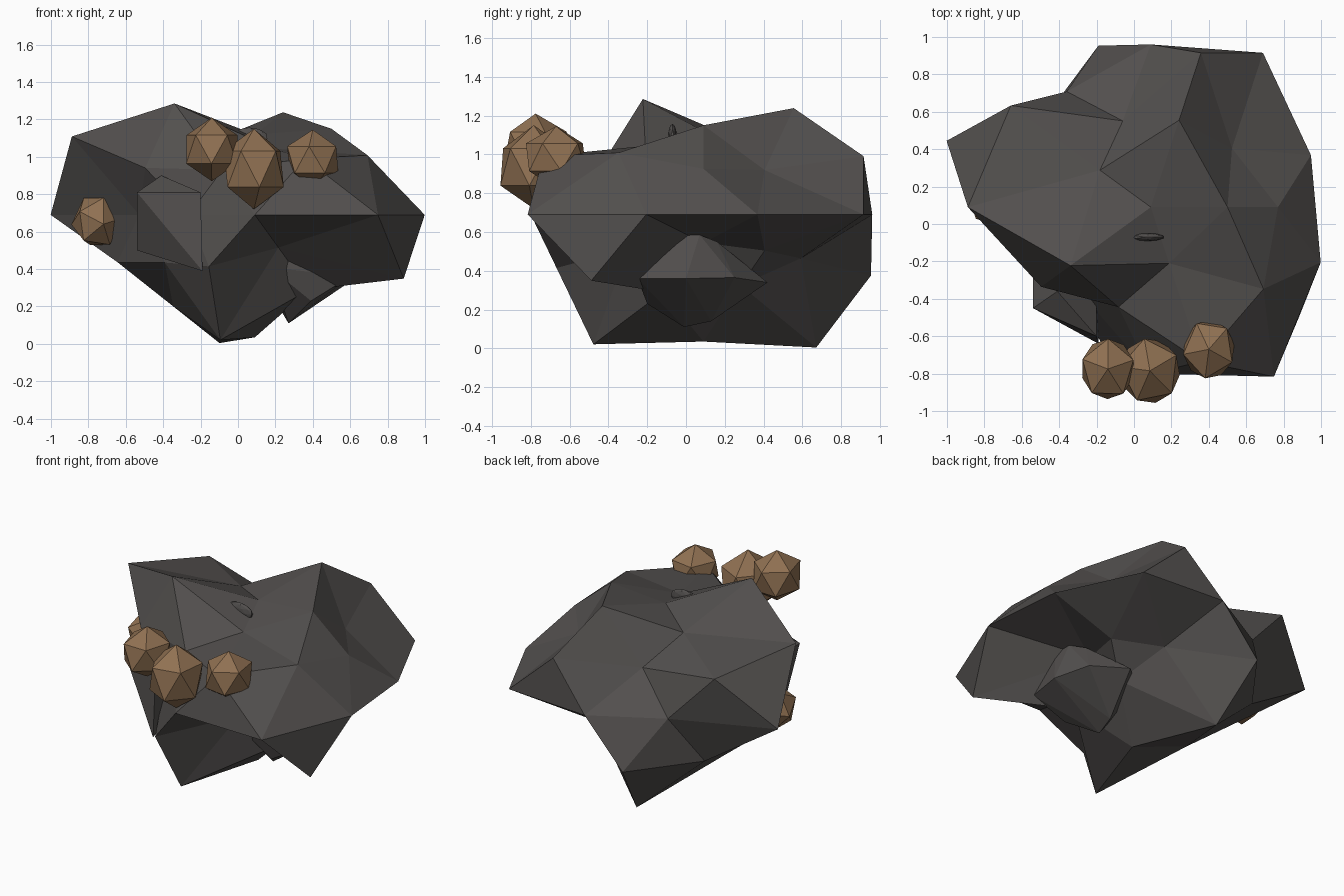
import bpy, bmesh, math
from mathutils import Vector, Euler

if "Cube" in bpy.data.objects:
    bpy.data.objects.remove(bpy.data.objects["Cube"])


def material(name, rgb):
    m = bpy.data.materials.new(name)
    m.diffuse_color = (*rgb, 1)
    m.use_nodes = True
    m.node_tree.nodes["Principled BSDF"].inputs["Base Color"].default_value = m.diffuse_color
    return m


STONE = material("dark stone", (0.085, 0.079, 0.076))
ORE = material("brown ore", (0.28, 0.165, 0.085))


def finish(bm, name, mat):
    bmesh.ops.recalc_face_normals(bm, faces=bm.faces)
    me = bpy.data.meshes.new(name)
    bm.to_mesh(me)
    bm.free()
    me.materials.append(mat)
    ob = bpy.data.objects.new(name, me)
    bpy.context.collection.objects.link(ob)
    return ob


def ball(name, mat, loc, size, sub=1, rot=(0, 0, 0)):
    bm = bmesh.new()
    bmesh.ops.create_icosphere(bm, subdivisions=sub, radius=1)
    e = Euler(rot)
    for v in bm.verts:
        p = v.co.copy()
        p.rotate(e)
        v.co = Vector(loc) + Vector([a * b for a, b in zip(p, size)])
    return finish(bm, name, mat)


def hull(name, mat, pts):
    bm = bmesh.new()
    for p in pts:
        bm.verts.new(p)
    res = bmesh.ops.convex_hull(bm, input=bm.verts[:])
    inner = [g for g in res["geom_interior"] if isinstance(g, bmesh.types.BMVert)]
    bmesh.ops.delete(bm, geom=inner, context='VERTS')
    return finish(bm, name, mat)


# Main boulder: a squashed icosphere pushed in and out along each direction.
# Each layer: unit height, first angle in degrees, radii around the layer
LAYERS = [
    (1.0, 0, [0.62]),
    (0.851, 0, [0.78, 0.93, 0.64, 1.01, 0.60]),
    (0.526, 36, [0.63, 0.57, 1.15, 0.66, 0.875]),
    (0.447, 0, [0.76, 0.97, 1.034, 0.81, 0.97]),
    (0.0, 18, [0.90, 1.02, 0.87, 0.764, 1.148, 0.65, 0.60, 0.89, 1.12, 0.955]),
    (-0.447, 36, [0.60, 1.015, 0.82, 0.89, 1.10]),
    (-0.526, 0, [0.40, 0.62, 0.87, 0.70, 0.48]),
    (-0.851, 36, [0.62, 1.163, 0.83, 1.135, 0.68]),
    (-1.0, 0, [0.945]),
]
bm = bmesh.new()
bmesh.ops.create_icosphere(bm, subdivisions=2, radius=1)
for v in bm.verts:
    d = v.co.normalized()
    _, start, radii = min(LAYERS, key=lambda l: abs(l[0] - d.z))
    ang = math.degrees(math.atan2(d.y, d.x))
    n = len(radii)
    r = radii[round((ang - start) / (360 / n)) % n]
    v.co = (0.09 + d.x * r, 0.09 + d.y * r, 0.69 + d.z * r * 0.693)
finish(bm, "boulder", STONE)

# Stone chunk showing in the front left hollow
hull("front_chunk", STONE, [
    (-0.54, -0.45, 0.81), (-0.54, -0.30, 0.50), (-0.41, -0.36, 0.90),
    (-0.20, -0.60, 0.81), (-0.19, -0.64, 0.39), (-0.54, -0.18, 0.52),
    (-0.20, -0.20, 0.60), (-0.54, -0.25, 0.80)])

# Stone core showing in the lower right hollow
hull("side_core", STONE, [
    (0.60, -0.25, 0.36), (0.64, 0.0, 0.36), (0.57, 0.25, 0.365),
    (0.38, 0.42, 0.34), (0.58, -0.06, 0.585), (0.58, 0.07, 0.585),
    (0.52, 0.16, 0.55), (0.27, -0.01, 0.11), (0.30, 0.13, 0.14),
    (0.39, -0.20, 0.23), (0.17, -0.24, 0.41),
    (0.23, -0.24, 0.49), (0.31, -0.23, 0.50), (0.10, 0.15, 0.40)])

# Thin stone sliver on top
ball("top_sliver", STONE, (0.057, -0.07, 1.10), (0.105, 0.022, 0.057), 2)

# Ore nuggets
ball("ore_nugget_left", ORE, (-0.14, -0.775, 1.04), (0.16, 0.18, 0.17), 1, (0, 0, 0.3))
ball("ore_nugget_middle", ORE, (0.085, -0.785, 0.935), (0.18, 0.195, 0.215), 1, (0, 0, 0.5))
ball("ore_nugget_right", ORE, (0.40, -0.67, 0.985), (0.155, 0.175, 0.16), 1, (0, 0, 0.8))
ball("ore_nugget_side", ORE, (-0.755, 0.13, 0.655), (0.14, 0.15, 0.15), 1, (0.5, 0.3, 0))
ball("ore_nugget_back", ORE, (0.27, 0.66, 0.65), (0.13, 0.13, 0.14), 1)
